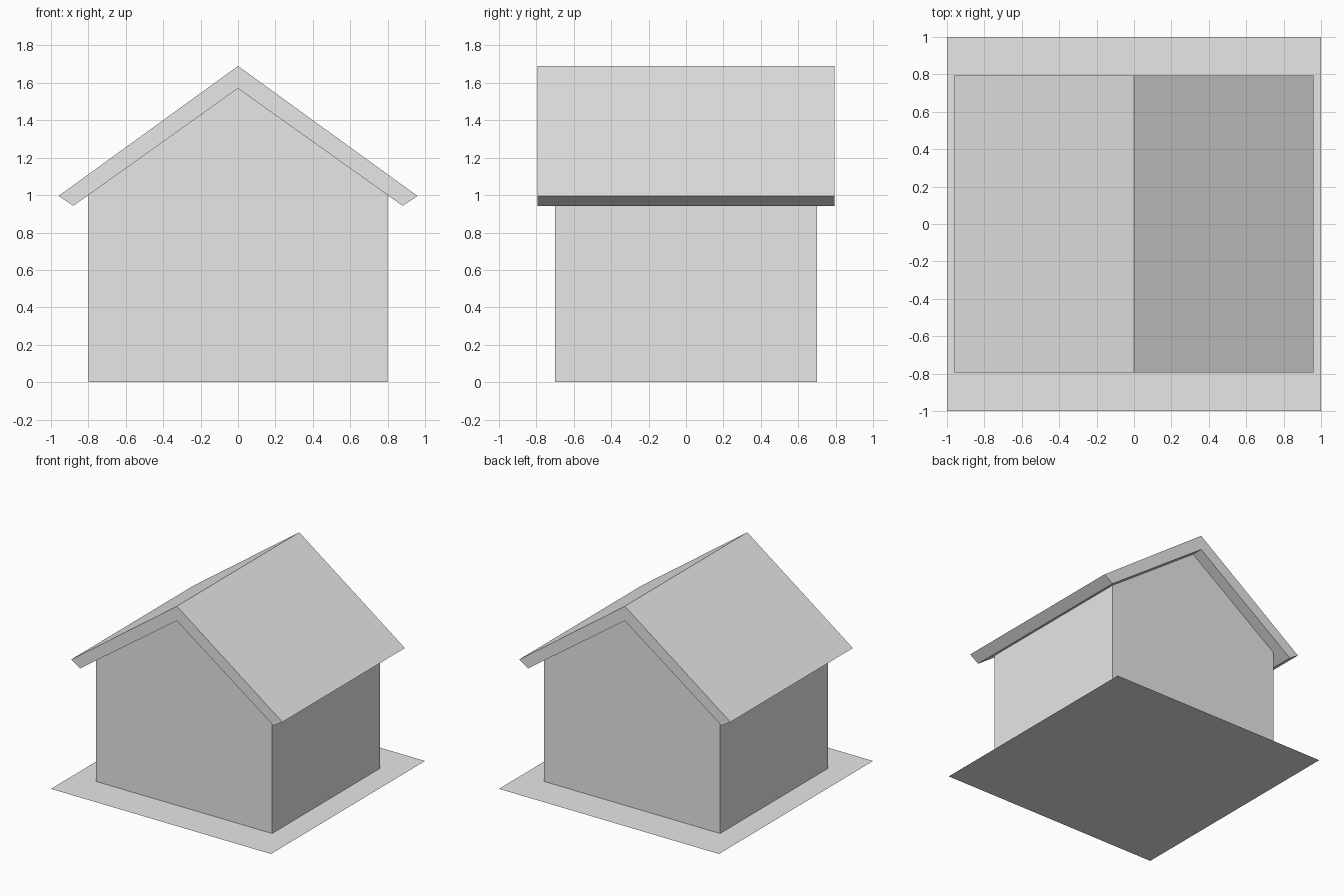
import bpy
import bmesh
from mathutils import Vector

cube = bpy.data.objects.get("Cube")
if cube:
    bpy.data.objects.remove(cube, do_unlink=True)

GREY = (0.8, 0.8, 0.8, 1.0)
grey = bpy.data.materials.new("plain_grey")
grey.use_nodes = True
grey.diffuse_color = GREY
grey.node_tree.nodes["Principled BSDF"].inputs["Base Color"].default_value = GREY


def add_object(name, bm):
    mesh = bpy.data.meshes.new(name)
    bm.to_mesh(mesh)
    bm.free()
    mesh.materials.append(grey)
    obj = bpy.data.objects.new(name, mesh)
    bpy.context.collection.objects.link(obj)
    return obj


def extrude_profile(name, profile, half_depth):
    """Extrude a closed x-z outline along y, centred on y = 0."""
    bm = bmesh.new()
    face = bm.faces.new([bm.verts.new((x, -half_depth, z)) for x, z in profile])
    result = bmesh.ops.extrude_face_region(bm, geom=[face], use_keep_orig=True)
    moved = [g for g in result["geom"] if isinstance(g, bmesh.types.BMVert)]
    bmesh.ops.translate(bm, verts=moved, vec=Vector((0, 2 * half_depth, 0)))
    bmesh.ops.recalc_face_normals(bm, faces=bm.faces)
    return add_object(name, bm)


# Flat ground sheet
bm = bmesh.new()
bmesh.ops.create_grid(bm, x_segments=1, y_segments=1, size=1.0)
add_object("ground_sheet", bm)

# House body with gabled front and back
extrude_profile("house_walls",
                [(-0.8, 0), (0.8, 0), (0.8, 1.0), (0, 1.57), (-0.8, 1.0)], 0.7)

# Thick pitched roof overhanging on all sides
extrude_profile("pitched_roof",
                [(-0.96, 0.995), (-0.88, 0.943), (0, 1.57),
                 (0.88, 0.943), (0.96, 0.995), (0, 1.69)], 0.795)
